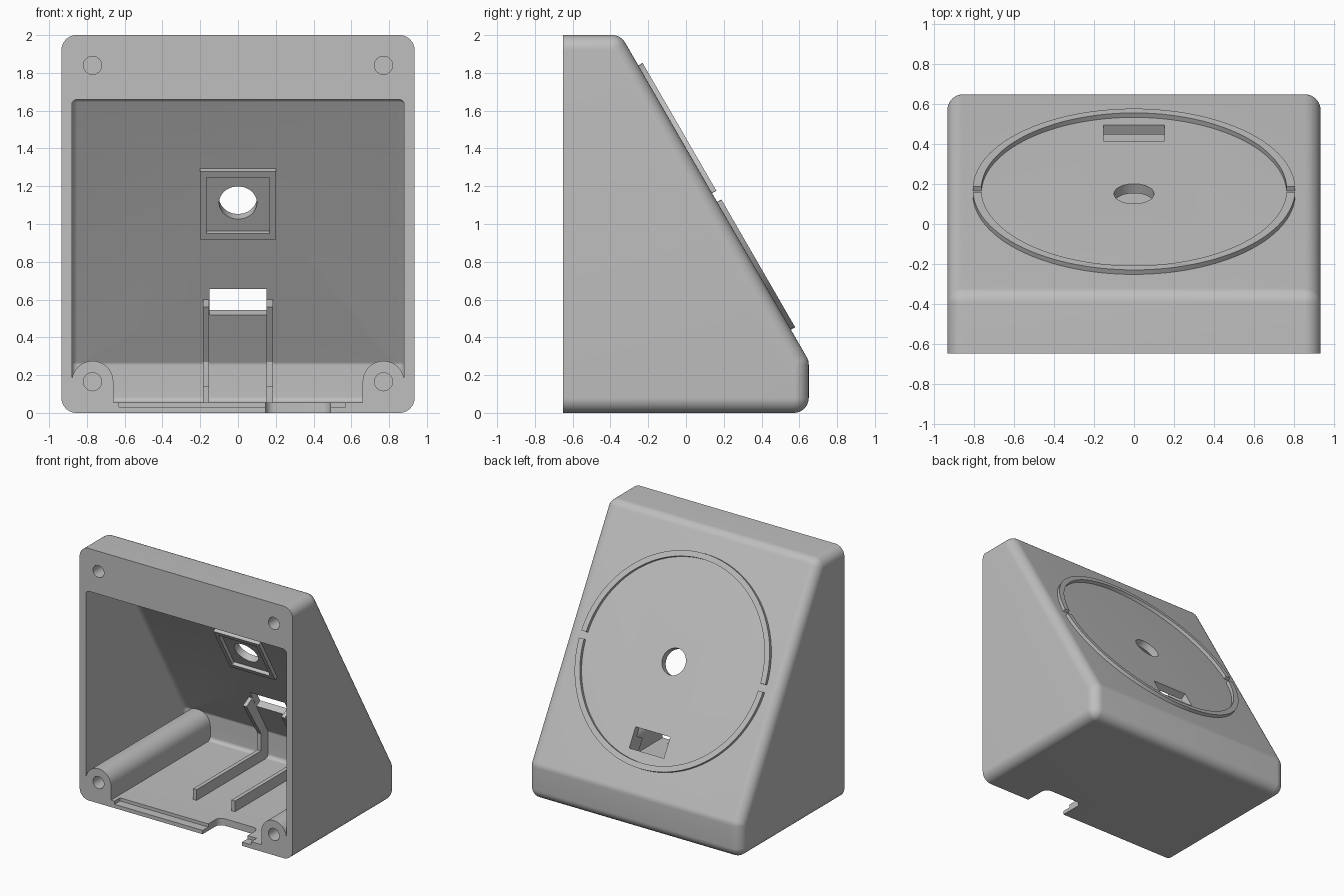
import bpy, bmesh
from math import sin, cos, pi, radians
from mathutils import Matrix, Vector

if "Cube" in bpy.data.objects:
    bpy.data.objects.remove(bpy.data.objects["Cube"])

grey = bpy.data.materials.new("light_grey_plastic")
grey.use_nodes = True
colour = (0.52, 0.52, 0.52, 1)
grey.diffuse_color = colour
grey.node_tree.nodes["Principled BSDF"].inputs["Base Color"].default_value = colour

TAN, COS = 3 ** 0.5, 3 ** 0.5 / 2      # sloped face stands at 60 degrees
FRONT, SLOPE_Y, WALL = -0.65, -0.345, 0.055
INNER_Y = SLOPE_Y - WALL / COS         # where the inner slope would meet z = 2


def finish(name, bm):
    bmesh.ops.recalc_face_normals(bm, faces=bm.faces)
    mesh = bpy.data.meshes.new(name)
    bm.to_mesh(mesh)
    bm.free()
    mesh.materials.append(grey)
    ob = bpy.data.objects.new(name, mesh)
    bpy.context.collection.objects.link(ob)
    return ob


def prism(name, pts, frame, low, high):
    """Extrude an outline along the third axis of a frame."""
    bm = bmesh.new()
    face = bm.faces.new([bm.verts.new(frame @ Vector((a, b, low))) for a, b in pts])
    top = bmesh.ops.extrude_face_region(bm, geom=[face])["geom"]
    shift = frame.to_3x3() @ Vector((0, 0, high - low))
    bmesh.ops.translate(bm, vec=shift, verts=[v for v in top if isinstance(v, bmesh.types.BMVert)])
    return finish(name, bm)


def rect(a0, a1, b0, b1):
    return [(a0, b0), (a1, b0), (a1, b1), (a0, b1)]


def arc(r, start, end, n, a=0, b=0):
    return [(a + r * cos(start + (end - start) * i / n),
             b + r * sin(start + (end - start) * i / n)) for i in range(n + 1)]


def circle(r, a=0, b=0, n=48):
    return arc(r, 0, 2 * pi, n, a, b)[:-1]


def axes(u, v, w, origin=(0, 0, 0)):
    m = Matrix((u, v, w)).transposed().to_4x4()
    m.translation = origin
    return m


def wedge(name, half_w, bottom, top, back, front, slope_y, r):
    """Rounded wedge: the hull of balls in its corners and discs at the front."""
    line = slope_y - r / COS
    bend = 2 - (back - r - line) * TAN
    corners = [(back - r, bottom + r, 1), (back - r, bend, 1),
               (line + (2 - top + r) / TAN, top - r, 1),
               (front, bottom + r, 0), (front, top - r, 0)]
    bm = bmesh.new()
    n = 48
    for side in (-1, 1):
        for y, z, depth in corners:
            for i in range(n):
                for j in range(n // 2 + 1):
                    a, e = 2 * pi * i / n, pi * (2 * j / n - 0.5)
                    bm.verts.new((side * (half_w - r) + r * cos(e) * cos(a),
                                  y + depth * r * cos(e) * sin(a), z + r * sin(e)))
    bmesh.ops.remove_doubles(bm, verts=bm.verts, dist=1e-5)
    bmesh.ops.convex_hull(bm, input=bm.verts)
    bmesh.ops.delete(bm, geom=[v for v in bm.verts if not v.link_faces], context="VERTS")
    bmesh.ops.dissolve_limit(bm, angle_limit=radians(0.5), verts=bm.verts, edges=bm.edges)
    return finish(name, bm)


def combine(body, other, op):
    mod = body.modifiers.new(op, "BOOLEAN")
    mod.operation, mod.object, mod.solver = op, other, "EXACT"
    bpy.context.view_layer.objects.active = body
    bpy.ops.object.modifier_apply(modifier=mod.name)
    bpy.data.objects.remove(other)


SIDE = axes((0, 1, 0), (0, 0, 1), (1, 0, 0))
DEPTH = axes((0, 0, 1), (1, 0, 0), (0, 1, 0))
PLAN = Matrix.Identity(4)
CENTRE_Z = 1.14
SLOPE = axes((-1, 0, 0), (0, -0.5, COS), (0, COS, 0.5),
             (0, SLOPE_Y + (2 - CENTRE_Z) / TAN, CENTRE_Z))

# Hollow wedge housing
housing = wedge("housing", 0.935, 0, 2, 0.65, FRONT, SLOPE_Y, 0.08)
combine(housing, wedge("cavity", 0.88, WALL, 1.66, 0.595, FRONT - 0.1, INNER_Y, 0.03), "DIFFERENCE")

# Lower screw bosses, arched on top
for s in (-1, 1):
    outline = [(0.03, s * 0.77 - 0.11)] + arc(0.11, -pi / 2, pi / 2, 24, 0.165, s * 0.77) \
        + [(0.03, s * 0.77 + 0.11)]
    combine(housing, prism("boss", outline, DEPTH, FRONT, 0.62), "UNION")

# Screw holes
for x in (-0.77, 0.77):
    for z in (0.165, 1.84):
        combine(housing, prism("screw_hole", circle(0.048, z, x, 32), DEPTH, FRONT - 0.1, FRONT + 0.2),
                "DIFFERENCE")

# Round hole and slot through the sloped wall
combine(housing, prism("round_hole", circle(0.1), SLOPE, -0.15, 0.1), "DIFFERENCE")
combine(housing, prism("slot", rect(-0.152, 0.152, -0.687, -0.527), SLOPE, -0.15, 0.1), "DIFFERENCE")

# Stepped front lip and cable notch in the floor
combine(housing, prism("lip_step", rect(-0.63, 0.57, FRONT - 0.1, FRONT + 0.07), PLAN, 0.03, 0.1), "DIFFERENCE")
notch = [(0.145, FRONT - 0.1), (0.49, FRONT - 0.1)] + arc(0.05, 0, pi / 2, 8, 0.44, FRONT + 0.16) \
    + arc(0.05, pi / 2, pi, 8, 0.195, FRONT + 0.16)
combine(housing, prism("notch", notch, PLAN, -0.1, 0.1), "DIFFERENCE")

# Raised locating ring in two halves
parts = [housing]
gap = 0.035
for name, start in (("upper_ring", 0), ("lower_ring", pi)):
    a, b = start + gap, start + pi - gap
    parts.append(prism(name, arc(0.808, a, b, 64) + arc(0.765, b, a, 64), SLOPE, -0.01, 0.026))

# Square frame round the hole on the inside
frame = prism("inner_frame", rect(-0.2, 0.2, -0.208, 0.208), SLOPE, -WALL - 0.028, -WALL + 0.01)
combine(frame, prism("opening", rect(-0.167, 0.167, -0.172, 0.172), SLOPE, -0.2, 0.1), "DIFFERENCE")
parts.append(frame)

# Guide rails along the floor and up the slope
def slope_y(z, off):
    return INNER_Y + (2 - z) / TAN + off / COS

rail = [(-0.3, 0.04), (-0.3, 0.14), (0.51, 0.14), (0.51, 0.27),
        (slope_y(0.56, -0.085), 0.56), (slope_y(0.605, 0.01), 0.605),
        (slope_y(0.3, 0.01), 0.3), (0.605, 0.25), (0.605, 0.04)]
for name, x in (("right_rail", -0.185), ("left_rail", 0.152)):
    parts.append(prism(name, rail, SIDE, x, x + 0.032))

# Smooth shading with sharp edges kept
bpy.ops.object.select_all(action="DESELECT")
for ob in parts:
    ob.select_set(True)
bpy.context.view_layer.objects.active = housing
bpy.ops.object.shade_smooth_by_angle(angle=radians(30))
